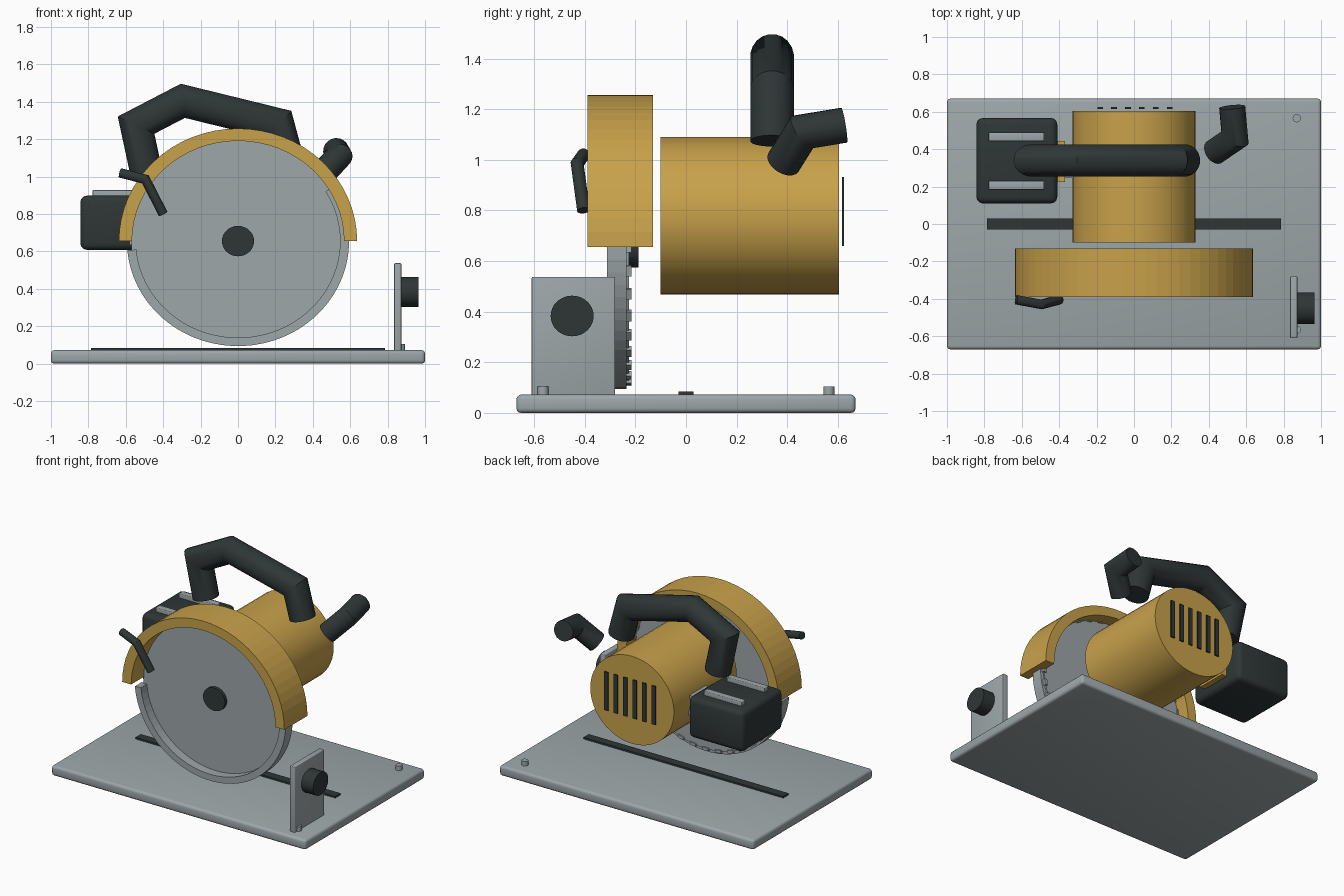
import bpy, bmesh
from math import sin, cos, pi, radians
from mathutils import Vector, Matrix

if "Cube" in bpy.data.objects:
    bpy.data.objects.remove(bpy.data.objects["Cube"])

SQUASH = 0.945          # round parts are slightly flattened in z
HUB_Z = 0.655           # height of the blade axis


def material(name, rgb):
    m = bpy.data.materials.new(name)
    m.use_nodes = True
    m.diffuse_color = (*rgb, 1)
    m.node_tree.nodes["Principled BSDF"].inputs["Base Color"].default_value = (*rgb, 1)
    return m


GOLD = material("gold housing", (0.58, 0.36, 0.07))
STEEL = material("grey steel", (0.34, 0.385, 0.40))
BLACK = material("black rubber", (0.028, 0.037, 0.037))


def finish(bm, name, mat, smooth=False):
    bmesh.ops.recalc_face_normals(bm, faces=bm.faces)
    mesh = bpy.data.meshes.new(name)
    bm.to_mesh(mesh)
    bm.free()
    mesh.materials.append(mat)
    ob = bpy.data.objects.new(name, mesh)
    bpy.context.collection.objects.link(ob)
    if smooth:
        bpy.ops.object.select_all(action='DESELECT')
        ob.select_set(True)
        bpy.context.view_layer.objects.active = ob
        bpy.ops.object.shade_smooth_by_angle(angle=radians(35))
    return ob


def box(name, mat, x, y, z, bevel=0.0):
    """Box between (min, max) pairs, with optional rounded edges."""
    bm = bmesh.new()
    bmesh.ops.create_cube(bm, size=1)
    for v in bm.verts:
        v.co = [(a + b) / 2 + c * (b - a) for c, (a, b) in zip(v.co, (x, y, z))]
    if bevel:
        bmesh.ops.bevel(bm, geom=bm.edges[:], offset=bevel, segments=3,
                        profile=0.5, affect='EDGES')
    return finish(bm, name, mat, bevel > 0)


def cylinder(name, mat, axis, start, end, a, b, radius, sides=32, squash=SQUASH):
    """Cylinder along an axis; a and b are the other two centre coordinates."""
    bm = bmesh.new()
    bmesh.ops.create_cone(bm, cap_ends=True, segments=sides, radius1=radius,
                          radius2=radius, depth=end - start)
    mid = (start + end) / 2
    turn, centre = {
        'X': (Matrix.Rotation(pi / 2, 4, 'Y'), (mid, a, b)),
        'Y': (Matrix.Rotation(pi / 2, 4, 'X'), (a, mid, b)),
        'Z': (Matrix(), (a, b, mid))}[axis]
    flat = Matrix.Diagonal((1, 1, 1 if axis == 'Z' else squash, 1))
    bm.transform(Matrix.Translation(centre) @ flat @ turn)
    return finish(bm, name, mat, True)


def arc(name, mat, inner, outer, front, back, a0, a1, steps):
    """Rectangular section swept around the blade axis."""
    bm = bmesh.new()
    rings = []
    for i in range(steps + 1):
        t = radians(a0 + (a1 - a0) * i / steps)
        rings.append([bm.verts.new((r * cos(t), y, HUB_Z + SQUASH * r * sin(t)))
                      for r, y in ((inner, front), (outer, front),
                                   (outer, back), (inner, back))])
    for p, q in zip(rings, rings[1:]):
        for k in range(4):
            bm.faces.new((p[k], p[k - 1], q[k - 1], q[k]))
    bm.faces.new(rings[0])
    bm.faces.new(rings[-1])
    return finish(bm, name, mat)


def tube(name, mat, points, radius, sides=20):
    """Round bar along a polyline with mitred bends."""
    pts = [Vector(p) for p in points]
    dirs = [(q - p).normalized() for p, q in zip(pts, pts[1:])]
    side = dirs[0].orthogonal().normalized()
    other = dirs[0].cross(side)
    ring = [pts[0] + radius * (side * cos(2 * pi * k / sides) + other * sin(2 * pi * k / sides))
            for k in range(sides)]
    bm = bmesh.new()
    rings = [[bm.verts.new(c) for c in ring]]
    for i, d in enumerate(dirs):
        n = (d + dirs[i + 1]).normalized() if i + 1 < len(dirs) else d
        ring = [c + d * ((pts[i + 1] - c).dot(n) / d.dot(n)) for c in ring]
        rings.append([bm.verts.new(c) for c in ring])
    for p, q in zip(rings, rings[1:]):
        for k in range(sides):
            bm.faces.new((p[k], p[k - 1], q[k - 1], q[k]))
    bm.faces.new(rings[0])
    bm.faces.new(rings[-1])
    return finish(bm, name, mat, True)


# Base plate with slot strip and screws
box("base_plate", STEEL, (-1, 1), (-0.67, 0.67), (0, 0.072), 0.018)
box("slot_strip", BLACK, (-0.785, 0.785), (-0.03, 0.03), (0.07, 0.084))
for label, y in (("front", -0.565), ("back", 0.565)):
    cylinder(label + "_screw", STEEL, 'Z', 0.07, 0.104, 0.87, y, 0.022, 12)

# Side fence and its knob
box("fence_plate", STEEL, (0.835, 0.873), (-0.61, -0.28), (0.068, 0.537), 0.005)
cylinder("fence_knob", BLACK, 'X', 0.87, 0.965, -0.45, 0.383, 0.085)

# Guards
arc("upper_guard", GOLD, 0.567, 0.637, -0.39, -0.13, 0, 180, 32)
arc("lower_guard", STEEL, 0.546, 0.594, -0.313, -0.235, 185, 391, 40)

# Blade, teeth and hub
cylinder("blade", STEEL, 'Y', -0.247, -0.225, 0, HUB_Z, 0.571, 72)
bm = bmesh.new()
TEETH = 36
for i in range(TEETH):
    place = (Matrix.Translation((0, -0.227, HUB_Z)) @ Matrix.Diagonal((1, 1, SQUASH, 1))
             @ Matrix.Rotation(2 * pi * i / TEETH, 4, 'Y')
             @ Matrix.Translation((0.57, 0, 0)) @ Matrix.Diagonal((0.022, 0.022, 0.045, 1)))
    bmesh.ops.create_cube(bm, size=1, matrix=place)
finish(bm, "blade_teeth", STEEL)
cylinder("blade_hub", BLACK, 'Y', -0.27, -0.188, 0, HUB_Z, 0.086)

# Motor and rear vents
cylinder("motor_body", GOLD, 'Y', -0.1, 0.605, 0, 0.779, 0.329, 48)
for i in range(6):
    x = (i - 2.5) * 0.0745 + 0.005
    box(f"vent_{i + 1}", BLACK, (x - 0.015, x + 0.015), (0.616, 0.625), (0.66, 0.933))

# Battery with rails and mount
box("battery", BLACK, (-0.843, -0.41), (0.11, 0.567), (0.608, 0.898), 0.035)
for label, y in (("front", 0.207), ("back", 0.466)):
    box(label + "_battery_rail", STEEL, (-0.777, -0.48), (y - 0.023, y + 0.023),
        (0.88, 0.928), 0.005)
box("battery_mount", GOLD, (-0.43, -0.37), (0.225, 0.445), (0.67, 0.85))
box("battery_mount_core", STEEL, (-0.43, -0.31), (0.245, 0.425), (0.69, 0.83))

# Handles and lever
tube("main_handle", BLACK, [(-0.49, 0.34, 1.02), (-0.545, 0.34, 1.275), (-0.295, 0.34, 1.405),
                            (0.215, 0.34, 1.28), (0.27, 0.34, 1.075)], 0.087)
tube("side_handle", BLACK, [(0.43, 0.385, 0.99), (0.54, 0.46, 1.11), (0.525, 0.625, 1.137)], 0.07)
tube("guard_lever", BLACK, [(-0.63, -0.405, 1.02), (-0.495, -0.43, 0.985),
                            (-0.4, -0.405, 0.8)], 0.026, 12)
